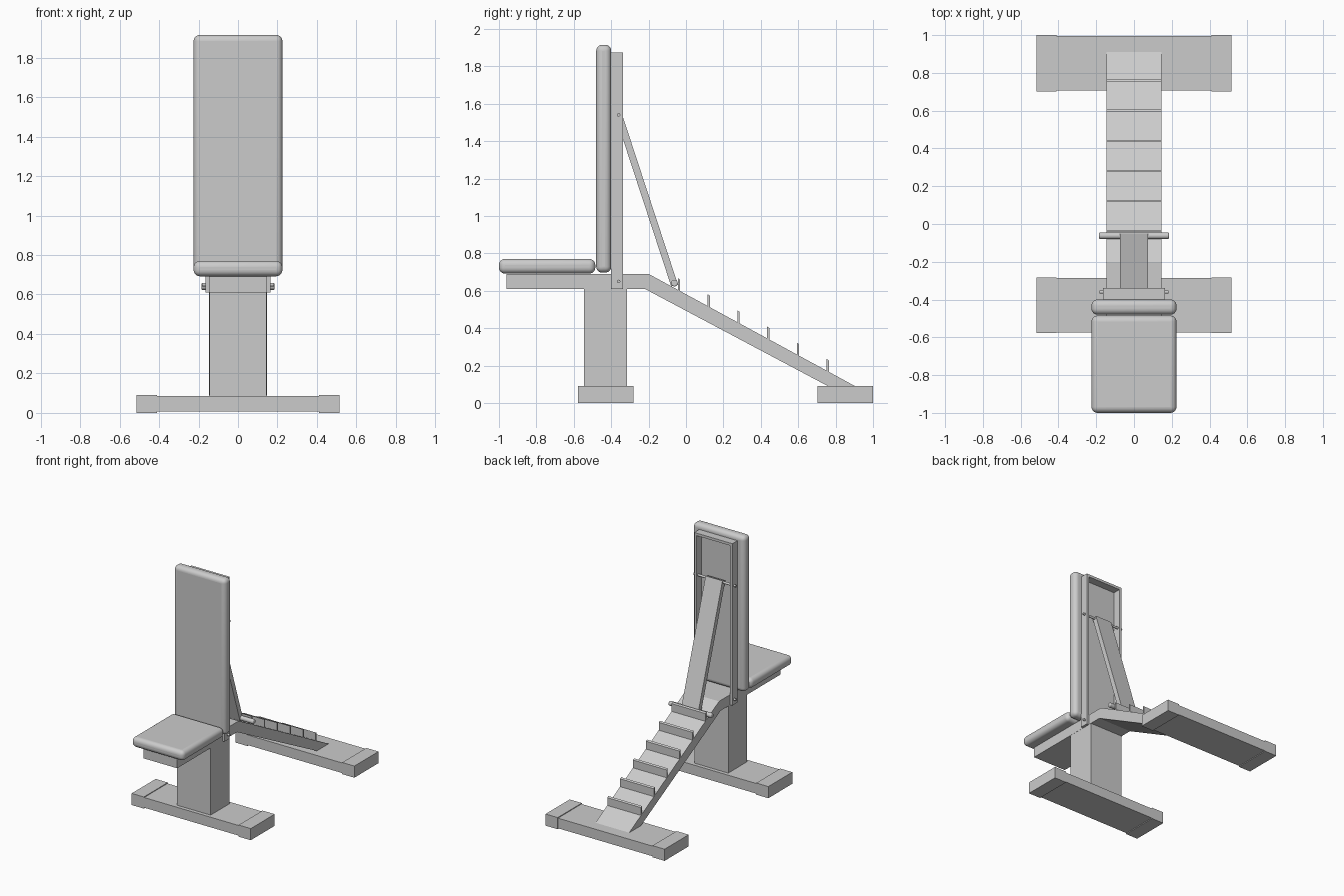
import bpy, math
from mathutils import Vector

if "Cube" in bpy.data.objects:
    bpy.data.objects.remove(bpy.data.objects["Cube"])


def finish(name, verts, faces):
    me = bpy.data.meshes.new(name)
    me.from_pydata(verts, [], faces)
    me.update()
    ob = bpy.data.objects.new(name, me)
    bpy.context.collection.objects.link(ob)
    return ob


def extrude(name, profile, x0, x1):
    """Extrude a (y, z) profile along x."""
    n = len(profile)
    verts = [(x, y, z) for x in (x0, x1) for y, z in profile]
    faces = [tuple(range(n))[::-1], tuple(range(n, 2 * n))]
    faces += [(i, (i + 1) % n, n + (i + 1) % n, n + i) for i in range(n)]
    ob = finish(name, verts, faces)
    # consistent outward normals
    import bmesh
    bm = bmesh.new()
    bm.from_mesh(ob.data)
    bmesh.ops.recalc_face_normals(bm, faces=bm.faces)
    bm.to_mesh(ob.data)
    bm.free()
    return ob


def box(name, x, y, z):
    return extrude(name, [(y[0], z[0]), (y[1], z[0]), (y[1], z[1]), (y[0], z[1])], *x)


def smooth(ob):
    bpy.ops.object.select_all(action='DESELECT')
    ob.select_set(True)
    bpy.context.view_layer.objects.active = ob
    bpy.ops.object.shade_smooth_by_angle(angle=math.radians(35))


def cushion(name, x, y, z):
    ob = box(name, x, y, z)
    m = ob.modifiers.new("round", 'BEVEL')
    m.width, m.segments = 0.032, 6
    smooth(ob)


def rod(name, y, z, r, half, bevel=0):
    bpy.ops.mesh.primitive_cylinder_add(vertices=24, radius=r, depth=2 * half,
                                        location=(0, y, z), rotation=(0, math.pi / 2, 0))
    ob = bpy.context.object
    ob.name = name
    if bevel:
        m = ob.modifiers.new("round", 'BEVEL')
        m.width, m.segments, m.limit_method = bevel, 3, 'ANGLE'
    smooth(ob)


# Cushions
cushion("seat_cushion", (-0.225, 0.225), (-1.0, -0.485), (0.692, 0.77))
cushion("back_cushion", (-0.225, 0.225), (-0.48, -0.40), (0.697, 1.915))

# Main beam: level under the seat, then sloping to the rear foot
extrude("main_beam", [(-0.96, 0.61), (-0.22, 0.61), (0.765, 0.087), (0.91, 0.087),
                      (-0.20, 0.69), (-0.96, 0.69)], -0.146, 0.146)
box("post", (-0.145, 0.145), (-0.545, -0.315), (0.08, 0.615))

# Feet with slightly larger end caps
for label, y0, y1 in (("front", -0.578, -0.282), ("rear", 0.702, 1.0)):
    box(label + "_foot", (-0.42, 0.42), (y0 + 0.004, y1 - 0.004), (0.006, 0.085))
    for side, s in (("left", -1), ("right", 1)):
        box(f"{label}_foot_cap_{side}", sorted((s * 0.41, s * 0.515)), (y0, y1), (0, 0.091))

# Adjustment stops along the slope
for i in range(6):
    y = -0.037 + i * 0.159
    top = 0.69 - (y + 0.20) * 0.603 / 1.11
    extrude(f"stop_{i + 1}", [(y - 0.006, top - 0.01), (y + 0.006, top - 0.01),
                              (y + 0.006, top + 0.058), (y - 0.006, top + 0.066)], -0.146, 0.146)

# Back frame: two rails and a top bar
for side, s in (("left", -1), ("right", 1)):
    box("back_rail_" + side, sorted((s * 0.146, s * 0.165)), (-0.402, -0.338), (0.61, 1.875))
box("back_top_bar", (-0.147, 0.147), (-0.402, -0.338), (1.855, 1.875))

# Support strut, slanted between hinge rod and stop rod
a, b = Vector((-0.36, 1.54)), Vector((-0.065, 0.64))
d = (b - a).normalized()
n = Vector((-d.y, d.x)) * 0.0185
a2, b2 = a - d * 0.012, b + d * 0.012
extrude("support_strut", [tuple(p) for p in (a2 + n, b2 + n, b2 - n, a2 - n)], -0.073, 0.073)

# Rods
rod("strut_hinge_rod", -0.36, 1.54, 0.009, 0.183)
rod("back_pivot_rod", -0.36, 0.65, 0.009, 0.183)
rod("strut_stop_rod", -0.062, 0.641, 0.018, 0.185, 0.006)
